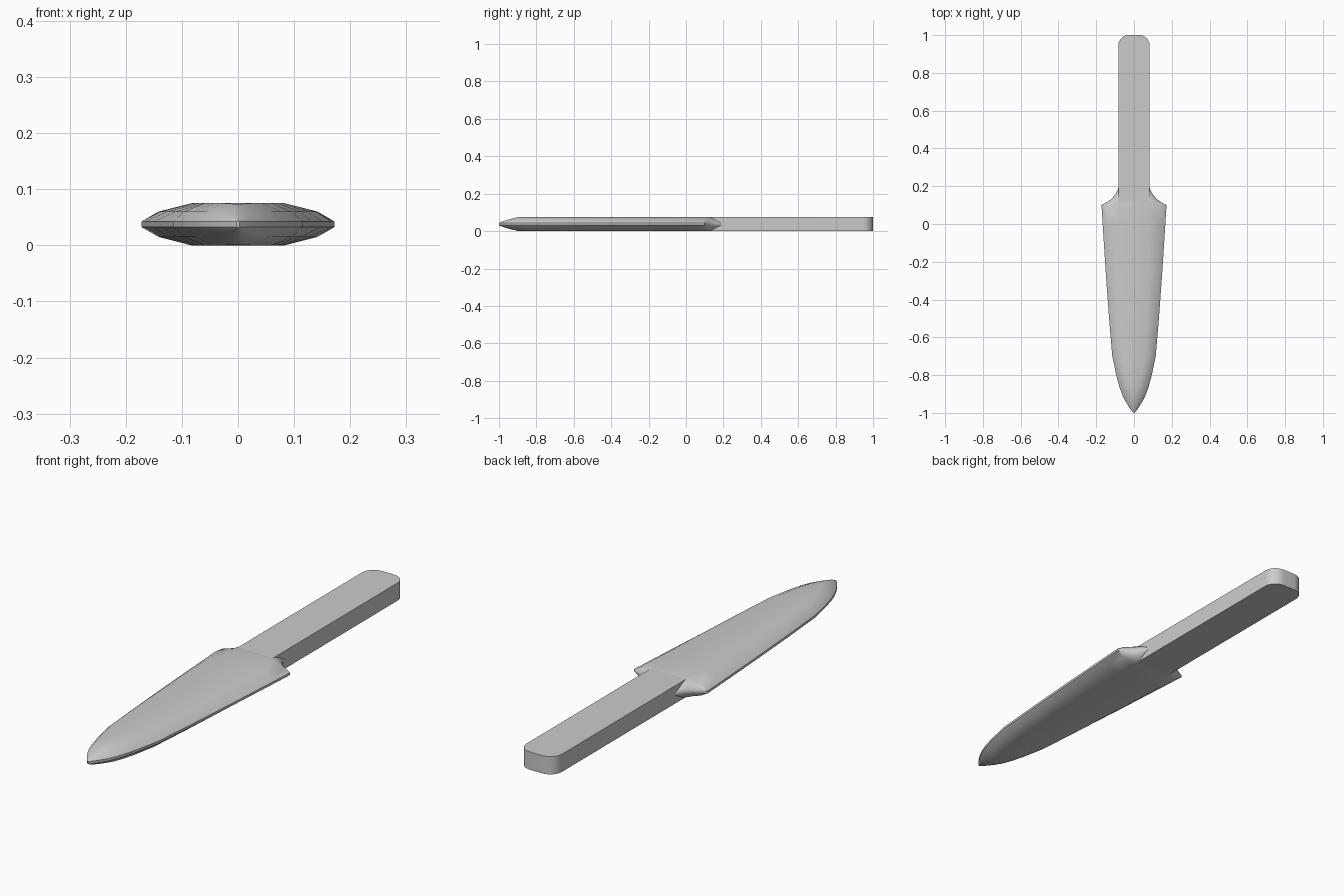
import bpy, bmesh, math

if "Cube" in bpy.data.objects:
    bpy.data.objects.remove(bpy.data.objects["Cube"])

H = 0.075
MID = H / 2


def make_object(name, bm, angle):
    bmesh.ops.recalc_face_normals(bm, faces=bm.faces)
    mesh = bpy.data.meshes.new(name)
    bm.to_mesh(mesh)
    bm.free()
    ob = bpy.data.objects.new(name, mesh)
    bpy.context.collection.objects.link(ob)
    bpy.ops.object.select_all(action='DESELECT')
    bpy.context.view_layer.objects.active = ob
    ob.select_set(True)
    bpy.ops.object.shade_smooth_by_angle(angle=math.radians(angle))
    return ob


def ring(w, r, t):
    """Lens section: edge half-width w, flat half-width r, half-thickness t."""
    e = min(0.005, t)
    mx, mz = r + (w - r) * 0.66, e + (t - e) * 0.54
    q = [(w, e), (mx, mz), (r, t)]
    top = q + [(-x, z) for x, z in reversed(q)]
    return top + [(x, -z) for x, z in reversed(top)]


# Blade: lens sections lofted from tip to the concave shoulders
# (y, edge half-width, flat half-width, half-thickness)
stations = [
    (-1.0, 0.003, 0.001, 0.006), (-0.98, 0.019, 0.004, 0.015),
    (-0.94, 0.045, 0.006, 0.027), (-0.90, 0.064, 0.010, 0.0365),
    (-0.86, 0.078, 0.026, MID), (-0.80, 0.094, 0.043, MID),
    (-0.70, 0.115, 0.060, MID), (-0.50, 0.132, 0.071, MID),
    (-0.25, 0.150, 0.078, MID), (0.0, 0.166, 0.083, MID),
    (0.10, 0.172, 0.083, MID), (0.115, 0.145, 0.083, MID),
    (0.13, 0.123, 0.083, 0.036), (0.155, 0.100, 0.082, 0.024),
    (0.175, 0.089, 0.081, 0.013), (0.193, 0.083, 0.080, 0.005),
]
bm = bmesh.new()
rings = [[bm.verts.new((x, y, MID + z)) for x, z in ring(w, r, t)]
         for y, w, r, t in stations]
for a, b in zip(rings, rings[1:]):
    n = len(a)
    for i in range(n):
        j = (i + 1) % n
        bm.faces.new((a[i], a[j], b[j], b[i]))
bm.faces.new(rings[0])
bm.faces.new(rings[-1])
make_object("blade", bm, 35)

# Handle: flat bar with rounded butt corners
bm = bmesh.new()
HW, R = 0.083, 0.055
corner = [(HW - R + R * math.cos(a), 1 - R + R * math.sin(a))
          for a in (math.pi / 2 * i / 8 for i in range(9))]
outline = [(HW, 0.115)] + corner
outline += [(-x, y) for x, y in reversed(outline)]
face = bm.faces.new([bm.verts.new((x, y, 0)) for x, y in outline])
ext = bmesh.ops.extrude_face_region(bm, geom=[face])
bmesh.ops.translate(bm, vec=(0, 0, H),
                    verts=[v for v in ext["geom"] if isinstance(v, bmesh.types.BMVert)])
make_object("handle", bm, 30)
